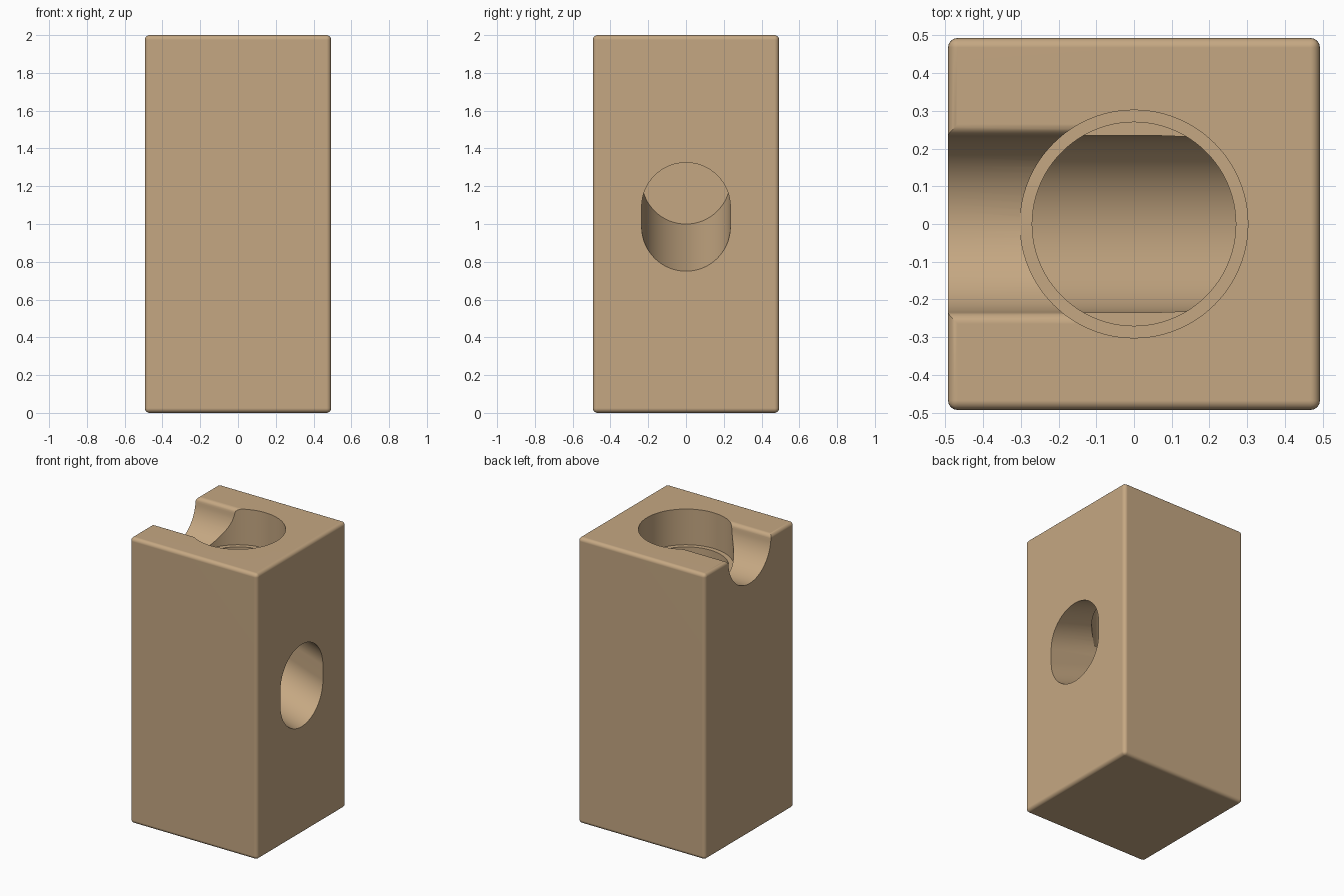
import bpy, bmesh, math

if "Cube" in bpy.data.objects:
    bpy.data.objects.remove(bpy.data.objects["Cube"])

HALF = 0.493      # half width of the block
H = 2.0           # block height
R = 0.235         # radius of ball channel and tunnel


def finish(bm, name):
    bmesh.ops.recalc_face_normals(bm, faces=bm.faces)
    me = bpy.data.meshes.new(name)
    bm.to_mesh(me)
    bm.free()
    ob = bpy.data.objects.new(name, me)
    bpy.context.collection.objects.link(ob)
    return ob


def loft(name, ring_a, ring_b):
    """Closed solid between two matching rings of points."""
    bm = bmesh.new()
    a = [bm.verts.new(p) for p in ring_a]
    b = [bm.verts.new(p) for p in ring_b]
    n = len(a)
    bm.faces.new(a)
    bm.faces.new(b[::-1])
    for i in range(n):
        j = (i + 1) % n
        bm.faces.new((a[i], b[i], b[j], a[j]))
    return finish(bm, name)


def arc(cu, cv, r, start, end, n):
    return [(cu + r * math.cos(math.radians(start + (end - start) * i / n)),
             cv + r * math.sin(math.radians(start + (end - start) * i / n)))
            for i in range(n + 1)]


def shaft(name, r, z0, z1):
    ring = arc(0, 0, r, 0, 360, 96)[:-1]
    return loft(name, [(x, y, z0) for x, y in ring], [(x, y, z1) for x, y in ring])


# Block with softly rounded edges
bm = bmesh.new()
bmesh.ops.create_cube(bm, size=1)
for v in bm.verts:
    v.co = (v.co.x * 2 * HALF, v.co.y * 2 * HALF, (v.co.z + 0.5) * H)
bmesh.ops.bevel(bm, geom=bm.edges[:], offset=0.025, segments=5,
                profile=0.5, affect='EDGES')
block = finish(bm, "wooden_block")

# Round basin with a ledge, and the narrower shaft below it
basin = shaft("basin_cutter", 0.302, H - 0.25, H + 0.1)
drop = shaft("drop_shaft_cutter", 0.27, 1.245, H + 0.12)

# Open channel on the left with rounded lips
lip = 0.03
cz = H - 0.248 + R
half = arc(0, cz, R, -90, 0, 20)
half += arc(R + lip, H - lip, lip, 180, 90, 6)
if abs(half[20][1] - half[21][1]) < 1e-4:
    half.pop(21)
half.append((R + lip, H + 0.08))
# keep the wall rising steadily into the lip
half = [p for i, p in enumerate(half) if i > 20 or p[1] < H - lip - 0.001]
profile = half + [(-y, z) for y, z in reversed(half[1:])]
channel = loft("channel_cutter", [(-0.7, y, z) for y, z in profile],
               [(-0.02, y, z) for y, z in profile])

# Sloping exit tunnel, round below and above with straight sides
slot = arc(0, 1.09, R, 0, 180, 32) + arc(0, 0.985, R, 180, 360, 32)
slope, back, front = 0.323, -0.28, 0.7
tunnel = loft("tunnel_cutter",
              [(front, y, z + slope * (HALF - front)) for y, z in slot],
              [(back, y, z + slope * (HALF - back)) for y, z in slot])

# Carve the openings
bpy.context.view_layer.objects.active = block
block.select_set(True)
for cutter in (channel, basin, drop, tunnel):
    mod = block.modifiers.new(cutter.name, 'BOOLEAN')
    mod.operation = 'DIFFERENCE'
    mod.solver = 'EXACT'
    mod.object = cutter
    bpy.ops.object.modifier_apply(modifier=mod.name)
    bpy.data.objects.remove(cutter, do_unlink=True)

# Smooth curves, crisp rims
bpy.ops.object.shade_smooth_by_angle(angle=math.radians(30))
wn = block.modifiers.new("even_normals", 'WEIGHTED_NORMAL')
wn.keep_sharp = True

wood = bpy.data.materials.new("beech_wood")
wood.diffuse_color = (0.56, 0.39, 0.225, 1)
wood.use_nodes = True
wood.node_tree.nodes["Principled BSDF"].inputs["Base Color"].default_value = wood.diffuse_color
block.data.materials.clear()
block.data.materials.append(wood)
for p in block.data.polygons:
    p.material_index = 0
